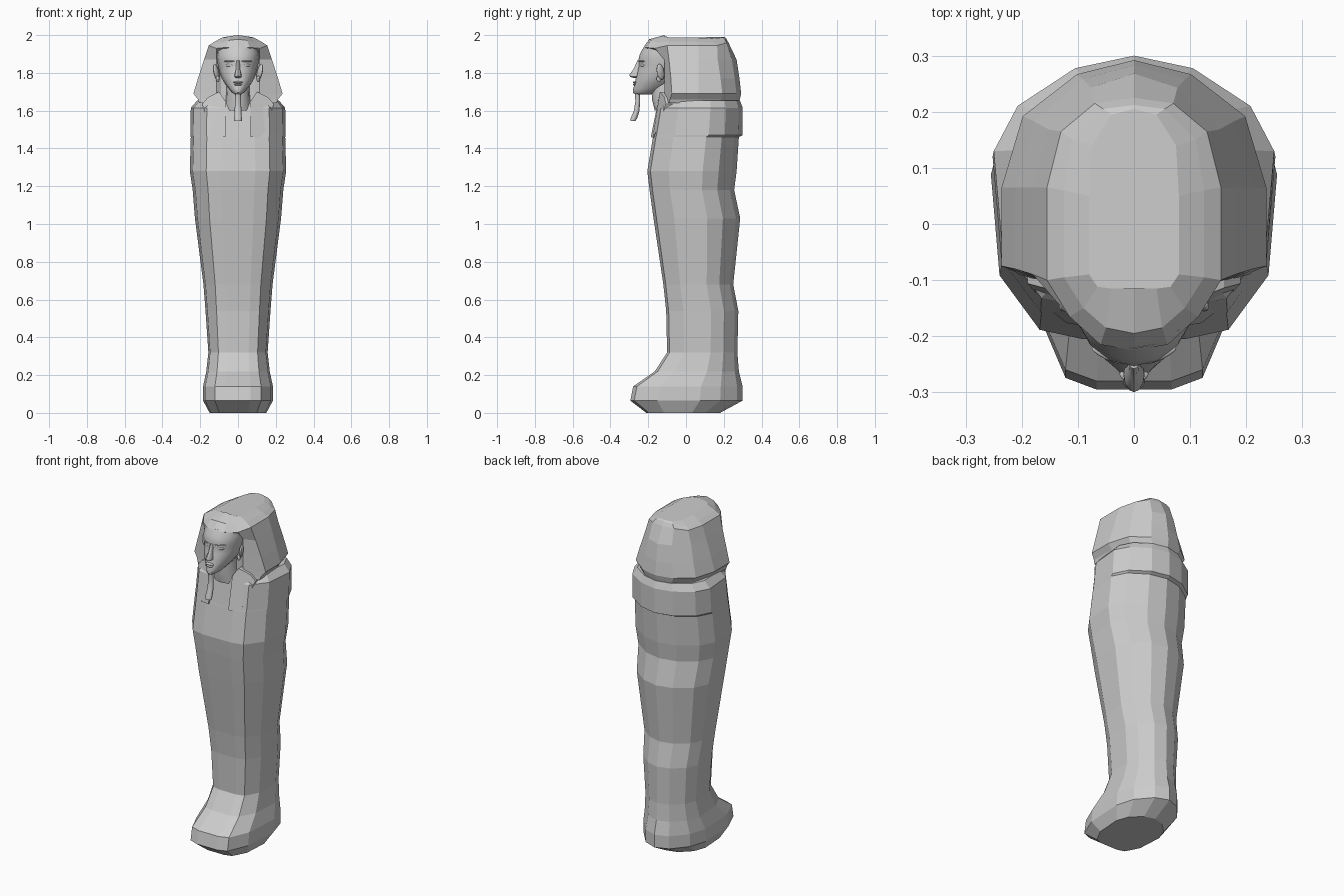
import bpy, bmesh, math
from mathutils import Matrix

if "Cube" in bpy.data.objects:
    bpy.data.objects.remove(bpy.data.objects["Cube"])


def loft(name, halves, smooth=False):
    """Skin mirrored half rings; each half runs from front centre to back centre."""
    bm = bmesh.new()
    rings = []
    for half in halves:
        full = list(half) + [(-x, y, z) for x, y, z in reversed(half[1:-1])]
        rings.append([bm.verts.new(p) for p in full])
    n = len(rings[0])
    for a, b in zip(rings, rings[1:]):
        for i in range(n):
            j = (i + 1) % n
            bm.faces.new((a[i], a[j], b[j], b[i]))
    bm.faces.new(rings[0])
    bm.faces.new(rings[-1])
    return finish(name, bm, smooth)


def finish(name, bm, smooth=False):
    bmesh.ops.recalc_face_normals(bm, faces=bm.faces)
    me = bpy.data.meshes.new(name)
    bm.to_mesh(me)
    bm.free()
    ob = bpy.data.objects.new(name, me)
    bpy.context.collection.objects.link(ob)
    if smooth:
        bpy.ops.object.select_all(action='DESELECT')
        ob.select_set(True)
        bpy.context.view_layer.objects.active = ob
        bpy.ops.object.shade_smooth_by_angle(angle=math.radians(40))
    return ob


def blob(name, loc, size, rot=(0, 0, 0)):
    """Small squashed sphere for facial details."""
    bm = bmesh.new()
    m = Matrix.Translation(loc)
    for r, ax in zip(rot, 'XYZ'):
        m = m @ Matrix.Rotation(r, 4, ax)
    m = m @ Matrix.Diagonal((*size, 1))
    bmesh.ops.create_uvsphere(bm, u_segments=12, v_segments=8, radius=1, matrix=m)
    return finish(name, bm, True)


def oval(z, hw, yf, yb, steps=8):
    """Half ring of a rounded section, z may be fixed."""
    c, d = (yf + yb) / 2, (yb - yf) / 2
    return [(hw * math.sin(math.pi * i / steps) if 0 < i < steps else 0,
             c - d * math.cos(math.pi * i / steps), z) for i in range(steps + 1)]


# mummy-shaped case: (z, half width, front y, back y)
section = [(0, 0), (.36, 0), (.66, .035), (.94, .24), (1, .62), (.83, .8), (.42, .95), (0, 1)]
case = [(0, .15, -.21, .18), (.065, .185, -.295, .30), (.14, .185, -.28, .30),
        (.22, .168, -.165, .28), (.32, .157, -.10, .272), (.54, .172, -.105, .277),
        (.68, .183, -.12, .25), (1.03, .228, -.172, .287), (1.18, .24, -.193, .255),
        (1.28, .255, -.205, .268), (1.46, .25, -.175, .28), (1.47, .252, -.173, .30),
        (1.615, .25, -.148, .30), (1.655, .215, -.12, .285)]
loft("case_body", [[(u * w, f + v * (b - f), z) for u, v in section]
                   for z, w, f, b in case])


# headcloth: flaring hood with a recessed face opening and an overhanging crown
def hood_ring(z, w, wing, face, back):
    return [(0, face, z), (.09, face, z), (.115, face - .015, z), (w, wing, z),
            (w, .065, z), (w * .84, back - .10, z), (w * .43, back - .025, z), (0, back, z)]


brow = [(0, -.225, 1.935), (.06, -.215, 1.935), (.115, -.165, 1.93), (.155, -.10, 1.945),
        (.155, .065, 1.945), (.13, .165, 1.945), (.07, .215, 1.96), (0, .225, 1.96)]
crown = [(0, -.195, 1.978), (.05, -.185, 1.972), (.09, -.15, 1.96), (.125, -.095, 1.965),
         (.125, .06, 1.965), (.11, .15, 1.96), (.055, .205, 1.98), (0, .212, 1.983)]
top = [(0, -.115, 2), (.04, -.115, 1.995), (.065, -.112, 1.988), (.08, -.09, 1.988),
       (.08, .05, 1.987), (.075, .14, 1.982), (.04, .195, 1.987), (0, .205, 1.989)]
loft("headcloth", [hood_ring(1.64, .205, -.09, -.10, .28),
                   hood_ring(1.66, .212, -.085, -.10, .285),
                   hood_ring(1.69, .236, -.075, -.10, .292),
                   hood_ring(1.77, .212, -.08, -.10, .283),
                   hood_ring(1.87, .18, -.09, -.10, .268),
                   brow, crown, top])

# lappets: tapered front flaps of the headcloth
outline = [(.066, 1.46), (.12, 1.458), (.143, 1.49), (.19, 1.635), (.16, 1.67), (.10, 1.70), (.066, 1.65)]
for side, s in (("left", -1), ("right", 1)):
    bm = bmesh.new()
    lay = []
    for depth in (0, .07):
        lay.append([bm.verts.new((s * x, -.186 + (z - 1.46) * .2 + depth
                                  + max(0, x - .1) * .5, z)) for x, z in outline])
    bm.faces.new(lay[0])
    bm.faces.new(lay[1])
    for i in range(len(outline)):
        j = (i + 1) % len(outline)
        bm.faces.new((lay[0][i], lay[0][j], lay[1][j], lay[1][i]))
    finish(side + "_lappet", bm)

# face and neck
loft("face", [oval(z, w, f, b) for z, w, f, b in (
    (1.686, .016, -.27, -.19), (1.695, .032, -.28, -.15), (1.715, .048, -.28, -.11),
    (1.74, .068, -.272, -.07), (1.775, .088, -.265, -.04), (1.81, .10, -.258, 0),
    (1.84, .106, -.25, 0), (1.865, .11, -.253, 0), (1.90, .114, -.244, 0),
    (1.94, .112, -.222, 0))], True)
loft("neck", [oval(z, w, f, b) for z, w, f, b in (
    (1.60, .075, -.165, -.03), (1.66, .063, -.18, -.03), (1.75, .06, -.185, -.03))], True)

# nose and lips
loft("nose", [oval(z, w, f, b, 6) for z, w, f, b in (
    (1.865, .009, -.258, -.23), (1.82, .011, -.278, -.23), (1.79, .018, -.30, -.235),
    (1.78, .019, -.297, -.24), (1.774, .012, -.28, -.24))], True)
blob("upper_lip", (0, -.268, 1.75), (.026, .014, .006))
blob("lower_lip", (0, -.268, 1.738), (.021, .014, .006))

# eyes, brows and ears
for side, s in (("left", -1), ("right", 1)):
    blob(side + "_eye", (s * .045, -.231, 1.84), (.022, .009, .008), (0, 0, s * .45))
    blob(side + "_eyebrow", (s * .047, -.234, 1.862), (.032, .008, .005), (0, 0, s * .45))
    blob(side + "_ear", (s * .116, -.135, 1.805), (.012, .022, .044), (.2, s * .25, s * .5))
    blob(side + "_earlobe", (s * .107, -.143, 1.768), (.009, .013, .017))

# plaited chin beard curling forward at the tip
loft("beard", [oval(z, w, f, b, 6) for z, w, f, b in (
    (1.545, .020, -.295, -.268), (1.56, .020, -.293, -.258), (1.60, .018, -.276, -.246),
    (1.65, .016, -.268, -.243), (1.70, .014, -.272, -.245))], True)
